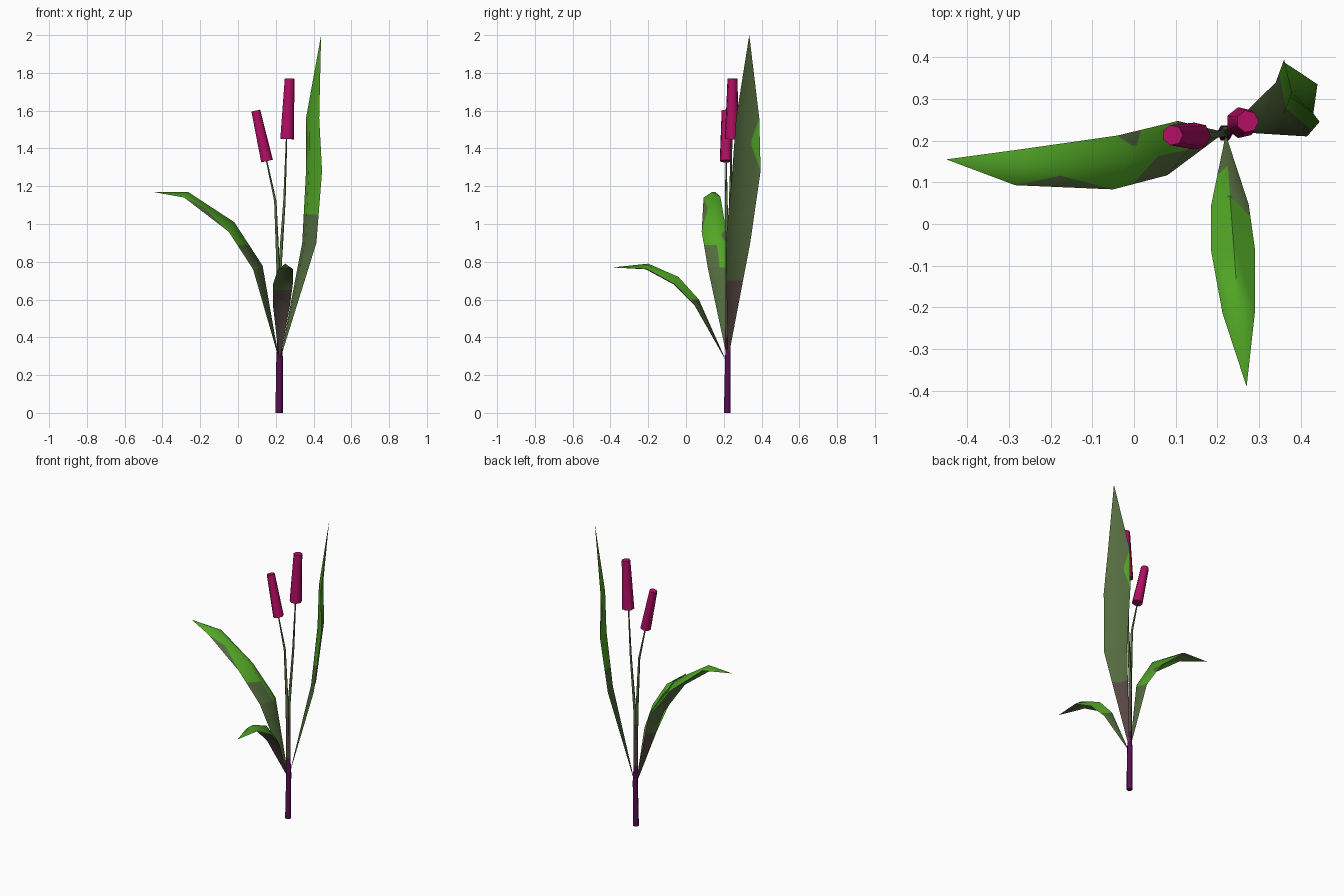
import bpy, bmesh, math
from mathutils import Vector

if "Cube" in bpy.data.objects:
    bpy.data.objects.remove(bpy.data.objects["Cube"])


def material(name, rgb):
    m = bpy.data.materials.new(name)
    m.diffuse_color = (*rgb, 1)
    m.use_nodes = True
    m.node_tree.nodes["Principled BSDF"].inputs["Base Color"].default_value = m.diffuse_color
    return m


BRIGHT = material("bright green", (0.084, 0.385, 0.019))
DULL = material("dull green", (0.089, 0.15, 0.05))
BROWN = material("brown", (0.095, 0.065, 0.058))
CRIMSON = material("crimson", (0.45, 0.0044, 0.127))
PURPLE = material("purple", (0.095, 0.0044, 0.084))


def finish(bm, name, mats):
    bmesh.ops.recalc_face_normals(bm, faces=bm.faces[:])
    me = bpy.data.meshes.new(name)
    bm.to_mesh(me)
    bm.free()
    for m in mats:
        me.materials.append(m)
    ob = bpy.data.objects.new(name, me)
    bpy.context.collection.objects.link(ob)
    bpy.ops.object.select_all(action='DESELECT')
    ob.select_set(True)
    bpy.context.view_layer.objects.active = ob
    bpy.ops.object.shade_smooth_by_angle(angle=math.radians(75))
    return ob


def cut_levels(bm, levels):
    for z in levels:
        bmesh.ops.bisect_plane(bm, geom=bm.verts[:] + bm.edges[:] + bm.faces[:],
                               plane_co=(0, 0, z), plane_no=(0, 0, 1))


def tube(name, path, radii, sides, mats, levels=()):
    """Tapered tube along a path; one more material above each level."""
    bm = bmesh.new()
    pts = [Vector(p) for p in path]
    rings = []
    for i, (p, r) in enumerate(zip(pts, radii)):
        d = (pts[min(i + 1, len(pts) - 1)] - pts[max(i - 1, 0)]).normalized()
        u = Vector((0, 1, 0)).cross(d).normalized()
        v = d.cross(u)
        rings.append([bm.verts.new(p + r * (math.cos(a) * u + math.sin(a) * v))
                      for a in (2 * math.pi * k / sides for k in range(sides))])
    for lo, hi in zip(rings, rings[1:]):
        for k in range(sides):
            n = (k + 1) % sides
            bm.faces.new((lo[k], lo[n], hi[n], hi[k]))
    bm.faces.new(rings[0][::-1])
    bm.faces.new(rings[-1])
    cut_levels(bm, levels)
    for f in bm.faces:
        z = f.calc_center_median().z
        f.material_index = sum(z > lv for lv in levels)
    return finish(bm, name, mats)


def leaf(name, base, rows, tip, top_levels, under_level):
    """Thin ridged blade; rows are (edge a, ridge, edge b).
    Upper halves turn bright above top_levels, underside dull above under_level."""
    bm = bmesh.new()
    b, t = bm.verts.new(base), bm.verts.new(tip)
    secs = [(b, b, b, b)]
    for a, m, c in rows:
        a, m, c = Vector(a), Vector(m), Vector(c)
        n = (m - (a + c) / 2).normalized()
        secs.append(tuple(bm.verts.new(p) for p in (a, m, c, m - 0.006 * n)))
    secs.append((t, t, t, t))
    for lo, hi in zip(secs, secs[1:]):
        for k in range(4):
            n = (k + 1) % 4
            quad = list(dict.fromkeys((lo[k], lo[n], hi[n], hi[k])))
            bm.faces.new(quad).material_index = k     # remember the strip
    cut_levels(bm, [*top_levels, under_level])
    for f in bm.faces:
        z = f.calc_center_median().z
        if f.material_index < 2:
            f.material_index = 0 if z > top_levels[f.material_index] else 1
        else:
            f.material_index = 1 if z > under_level else 2
    return finish(bm, name, (BRIGHT, DULL, BROWN))


# Main stem
tube("main_stem", [(0.218, 0.218, 0), (0.22, 0.222, 0.3), (0.221, 0.224, 0.36)],
     [0.02, 0.017, 0.012], 6, [PURPLE])

# Flower stalks and flower heads
stalk_mats = [PURPLE, BROWN, DULL]
tube("left_stalk", [(0.218, 0.22, 0.28), (0.212, 0.218, 0.75),
                    (0.197, 0.214, 1.12), (0.15, 0.212, 1.34)],
     [0.012, 0.010, 0.007, 0.004], 5, stalk_mats, (0.4, 0.68))
tube("right_stalk", [(0.222, 0.222, 0.28), (0.22, 0.226, 0.75),
                     (0.245, 0.234, 1.12), (0.257, 0.242, 1.46)],
     [0.012, 0.010, 0.007, 0.004], 5, stalk_mats, (0.4, 0.68))
tube("left_flower_head", [(0.152, 0.211, 1.333), (0.093, 0.213, 1.6)],
     [0.033, 0.025], 7, [CRIMSON])
tube("right_flower_head", [(0.258, 0.243, 1.45), (0.272, 0.246, 1.77)],
     [0.038, 0.027], 7, [CRIMSON])

# Leaves
leaf("tall_leaf", (0.222, 0.222, 0.28),
     [((0.34, 0.34, 0.9), (0.357, 0.263, 0.91), (0.415, 0.21, 0.9)),
      ((0.36, 0.395, 1.28), (0.375, 0.305, 1.29), (0.445, 0.245, 1.28)),
      ((0.36, 0.388, 1.56), (0.378, 0.315, 1.56), (0.43, 0.265, 1.56))],
     (0.44, 0.335, 2.0), (1.05, 1.05), 0.7)
leaf("left_leaf", (0.218, 0.22, 0.28),
     [((0.08, 0.117, 0.76), (0.13, 0.178, 0.78), (0.105, 0.247, 0.765)),
      ((-0.05, 0.083, 0.96), (-0.02, 0.148, 1.01), (-0.04, 0.212, 0.97)),
      ((-0.285, 0.093, 1.14), (-0.265, 0.138, 1.17), (-0.25, 0.182, 1.145))],
     (-0.45, 0.155, 1.17), (0.89, 0.77), 0.62)
leaf("front_leaf", (0.22, 0.215, 0.27),
     [((0.185, 0.045, 0.57), (0.23, 0.068, 0.6), (0.275, 0.047, 0.57)),
      ((0.185, -0.065, 0.68), (0.238, -0.04, 0.72), (0.29, -0.06, 0.68)),
      ((0.212, -0.213, 0.76), (0.25, -0.2, 0.79), (0.29, -0.21, 0.762))],
     (0.27, -0.39, 0.77), (0.44, 0.6), 0.65)
